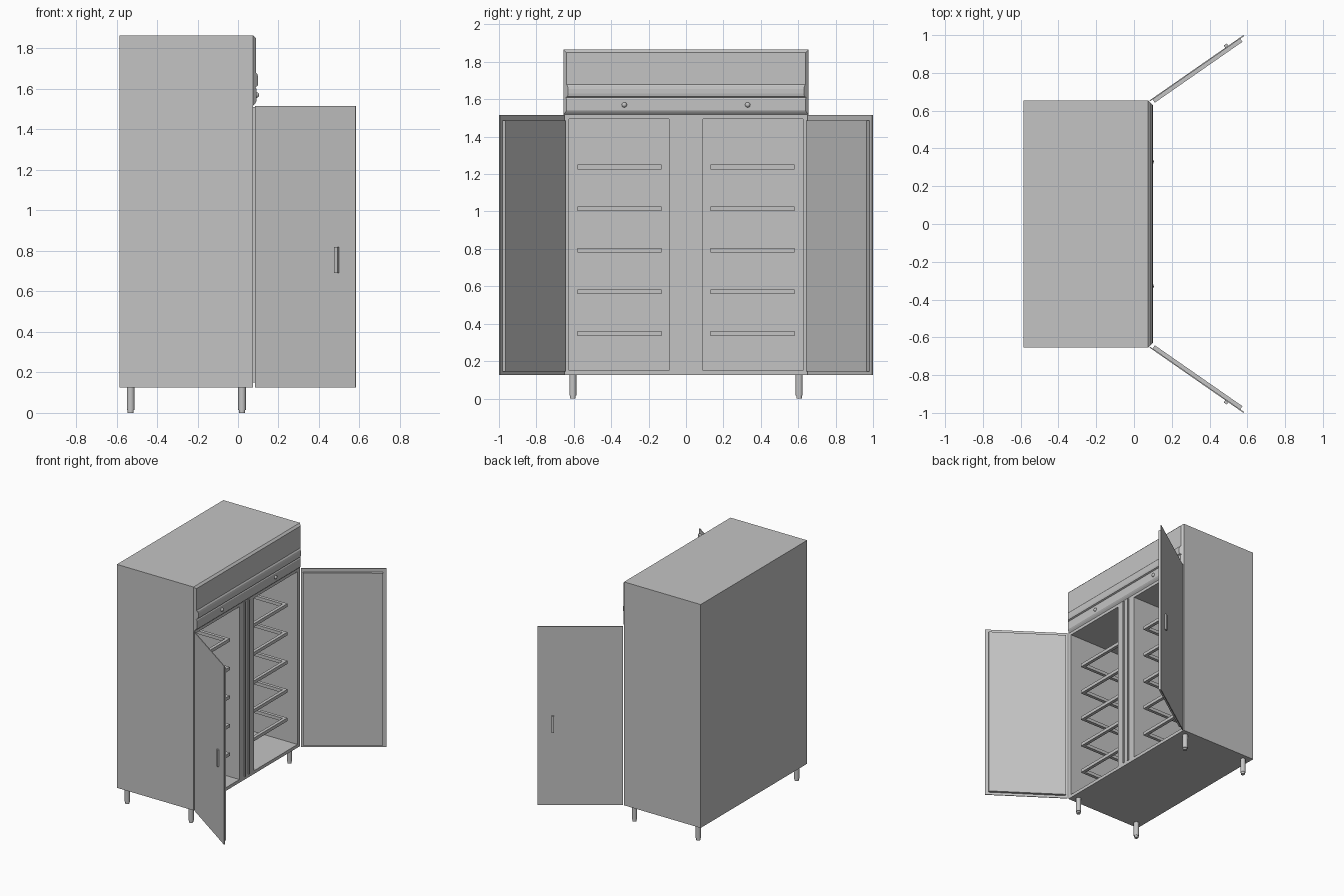
import bpy, bmesh, math
from mathutils import Matrix, Vector

cube = bpy.data.objects.get("Cube")
if cube:
    bpy.data.objects.remove(cube, do_unlink=True)

steel = bpy.data.materials.new("brushed steel grey")
steel.use_nodes = True
steel.diffuse_color = (0.55, 0.55, 0.55, 1)
steel.node_tree.nodes["Principled BSDF"].inputs["Base Color"].default_value = steel.diffuse_color


def finish(name, bm, matrix=None):
    bmesh.ops.recalc_face_normals(bm, faces=bm.faces)
    mesh = bpy.data.meshes.new(name)
    bm.to_mesh(mesh)
    bm.free()
    mesh.materials.append(steel)
    obj = bpy.data.objects.new(name, mesh)
    bpy.context.collection.objects.link(obj)
    if matrix:
        obj.matrix_world = matrix
    return obj


def add_box(bm, lo, hi):
    lo, hi = Vector(lo), Vector(hi)
    place = Matrix.Translation((lo + hi) / 2) @ Matrix.Diagonal((*(hi - lo), 1))
    bmesh.ops.create_cube(bm, size=1, matrix=place)


def box(name, lo, hi, matrix=None):
    bm = bmesh.new()
    add_box(bm, lo, hi)
    return finish(name, bm, matrix)


def smooth(obj):
    bpy.ops.object.select_all(action="DESELECT")
    obj.select_set(True)
    bpy.context.view_layer.objects.active = obj
    bpy.ops.object.shade_smooth_by_angle(angle=math.radians(40))


BACK, FRONT, HALF, BASE, TOP = -0.585, 0.075, 0.655, 0.125, 1.865

# Cabinet shell with two open compartments
cabinet = box("cabinet", (BACK, -HALF, BASE), (FRONT, HALF, TOP))
bm = bmesh.new()
for y in (-0.625, 0.09):
    add_box(bm, (BACK + 0.03, y, 0.15), (FRONT + 0.1, y + 0.535, 1.495))
cutter = finish("compartment_cutter", bm)
cutter.hide_render = True
cut = cabinet.modifiers.new("compartments", "BOOLEAN")
cut.operation, cut.object, cut.solver = "DIFFERENCE", cutter, "EXACT"
bpy.context.view_layer.objects.active = cabinet
bpy.ops.object.modifier_apply(modifier=cut.name)
bpy.data.objects.remove(cutter, do_unlink=True)

# Header: profile swept across the front with mitred ends
profile = [(FRONT, TOP), (0.09, 1.85), (0.09, 1.68), (0.097, 1.67), (0.1, 1.655),
           (0.1, 1.63), (0.097, 1.615), (0.086, 1.61), (0.092, 1.6), (0.092, 1.54),
           (0.086, 1.53), (FRONT, 1.518)]
bm = bmesh.new()
ends = [[bm.verts.new((x, s * (HALF + FRONT - x), z)) for x, z in profile] for s in (-1, 1)]
for i in range(len(profile)):
    j = (i + 1) % len(profile)
    bm.faces.new((ends[0][i], ends[0][j], ends[1][j], ends[1][i]))
for end in ends:
    bm.faces.new(end)
finish("header_panel", bm)

# Centre post trims
for s in (-1, 1):
    box("post_trim", (FRONT, s * 0.025 - 0.006, 0.15), (FRONT + 0.008, s * 0.025 + 0.006, 1.51))

for s in (-1, 1):
    side = "left" if s > 0 else "right"

    # Round control knob
    bm = bmesh.new()
    bmesh.ops.create_uvsphere(bm, u_segments=16, v_segments=10, radius=0.014)
    smooth(finish(side + "_knob", bm, Matrix.Translation((0.091, s * 0.33, 1.57))))

    # Open shelf frames
    for n in range(5):
        z = 0.335 + n * 0.2225
        x0, x1, w = -0.5, 0.02, 0.025
        y0, y1 = sorted((s * 0.13, s * 0.58))
        bm = bmesh.new()
        outer = [(x0, y0), (x1, y0), (x1, y1), (x0, y1)]
        inner = [(x0 + w, y0 + w), (x1 - w, y0 + w), (x1 - w, y1 - w), (x0 + w, y1 - w)]
        loops = [[bm.verts.new((x, y, h)) for x, y in ring]
                 for ring, h in ((outer, z), (outer, z + w), (inner, z + w), (inner, z))]
        for a, b in zip(loops, loops[1:] + loops[:1]):
            for i in range(4):
                j = (i + 1) % 4
                bm.faces.new((a[i], a[j], b[j], b[i]))
        finish(f"{side}_shelf_{n + 1}", bm)

    # Open door: outer sheet, inner panel and handle, swung about the hinge
    hinge = Matrix.Translation((0.083, s * HALF, 0)) @ Matrix.Rotation(s * math.radians(34.8), 4, "Z")

    def door_part(name, x0, x1, d0, d1, z0, z1):
        y0, y1 = sorted((s * d0, s * d1))
        return box(f"{side}_{name}", (x0, y0, z0), (x1, y1, z1), hinge)

    door_part("door_sheet", 0, 0.605, -0.006, 0, BASE, 1.515)
    door_part("door_lining", 0.015, 0.58, -0.026, -0.006, 0.145, 1.487)
    door_part("door_handle", 0.487, 0.507, 0, 0.014, 0.69, 0.82)

    # Legs with narrower feet
    for x in (-0.53, 0.02):
        bm = bmesh.new()
        for r, z0, z1 in ((0.019, 0.015, BASE), (0.015, 0, 0.015)):
            bmesh.ops.create_cone(bm, cap_ends=True, segments=20, radius1=r, radius2=r,
                                  depth=z1 - z0, matrix=Matrix.Translation((x, s * 0.605, (z0 + z1) / 2)))
        smooth(finish(("front_" if x > 0 else "back_") + side + "_leg", bm))
